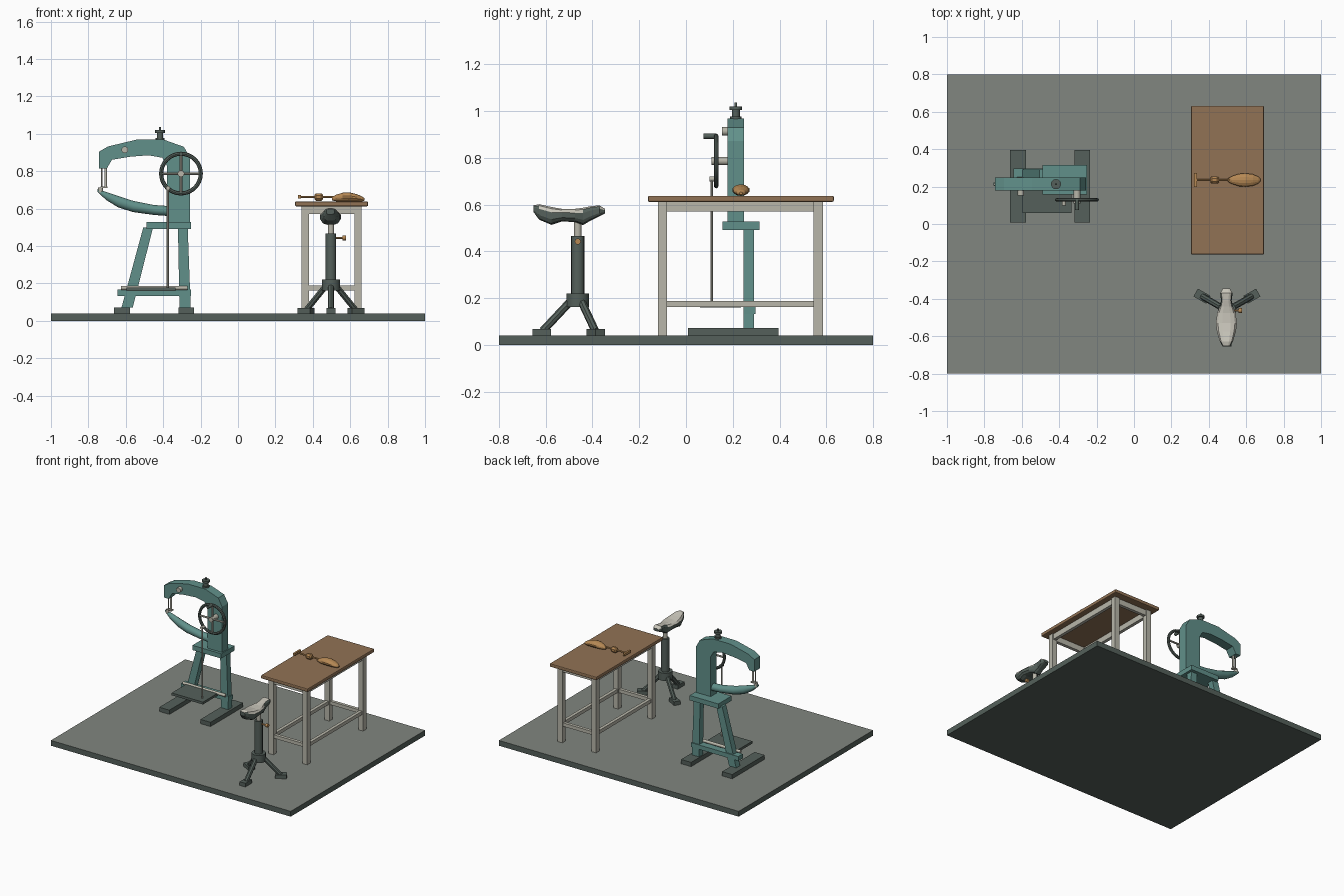
import bpy, bmesh, math
from mathutils import Vector

cube = bpy.data.objects.get("Cube")
if cube:
    bpy.data.objects.remove(cube, do_unlink=True)


def material(name, r, g, b):
    m = bpy.data.materials.new(name)
    m.use_nodes = True
    m.diffuse_color = (r, g, b, 1)
    m.node_tree.nodes["Principled BSDF"].inputs["Base Color"].default_value = (r, g, b, 1)
    return m


TEAL = material("teal_paint", .12, .28, .255)
IRON = material("dark_iron", .09, .118, .104)
FLOOR = material("floor_grey", .22, .24, .215)
WOOD = material("table_wood", .285, .17, .09)
LIGHT = material("pale_metal", .48, .47, .40)
CREAM = material("seat_cream", .58, .56, .49)
AMBER = material("amber_wood", .47, .25, .09)
smooth = []


def finish(name, bm, mat, soft=False):
    bmesh.ops.recalc_face_normals(bm, faces=bm.faces)
    me = bpy.data.meshes.new(name)
    bm.to_mesh(me)
    bm.free()
    me.materials.append(mat)
    ob = bpy.data.objects.new(name, me)
    bpy.context.collection.objects.link(ob)
    if soft:
        smooth.append(ob)
    return ob


def box(name, x, y, z, mat, bevel=0):
    bm = bmesh.new()
    bmesh.ops.create_cube(bm, size=1)
    for v in bm.verts:
        v.co = [r[0] if c < 0 else r[1] for r, c in zip((x, y, z), v.co)]
    ob = finish(name, bm, mat)
    if bevel:
        mod = ob.modifiers.new("Bevel", 'BEVEL')
        mod.width, mod.segments = bevel, 2
    return ob


def rod(name, a, b, r, mat, r2=None, sides=16):
    a, b = Vector(a), Vector(b)
    d = b - a
    bm = bmesh.new()
    bmesh.ops.create_cone(bm, cap_ends=True, segments=sides, radius1=r,
                          radius2=r if r2 is None else r2, depth=d.length)
    bm.transform(d.to_track_quat('Z', 'Y').to_matrix().to_4x4())
    bmesh.ops.translate(bm, verts=bm.verts, vec=(a + b) / 2)
    return finish(name, bm, mat, sides > 8)


def prism(name, outline, y0, y1, mat):
    """Extrude an (x, z) outline along y."""
    bm = bmesh.new()
    face = bm.faces.new([bm.verts.new((x, y0, z)) for x, z in outline])
    out = bmesh.ops.extrude_face_region(bm, geom=[face])
    verts = [g for g in out["geom"] if isinstance(g, bmesh.types.BMVert)]
    bmesh.ops.translate(bm, verts=verts, vec=(0, y1 - y0, 0))
    return finish(name, bm, mat)


def loft(name, sections, centre, mat, along_y=False, sides=12, power=1, soft=False):
    """Join rounded sections (position, half width, bottom, top)."""
    bm = bmesh.new()
    rings = []
    for t, w, lo, hi in sections:
        ring = []
        for i in range(sides):
            a = 2 * math.pi * (i + .5) / sides
            c, s = (math.copysign(abs(f) ** power, f) for f in (math.cos(a), math.sin(a)))
            u, z = centre + w * c, (lo + hi) / 2 + (hi - lo) / 2 * s
            ring.append(bm.verts.new((u, t, z) if along_y else (t, u, z)))
        rings.append(ring)
    for p, q in zip(rings, rings[1:]):
        for i in range(sides):
            j = (i + 1) % sides
            bm.faces.new((p[i], p[j], q[j], q[i]))
    bm.faces.new(rings[0])
    bm.faces.new(rings[-1])
    return finish(name, bm, mat, soft)


# Floor slab with a lighter upper face
slab = box("floor_slab", (-1, 1), (-.8, .8), (0, .04), IRON)
slab.data.materials.append(FLOOR)
for p in slab.data.polygons:
    p.material_index = int(p.normal.z > .5)

# Machine stand
for side, x0, x1, foot in (("right", -.593, -.48, -.62), ("left", -.283, -.295, -.277)):
    box(side + "_stand_foot", (foot - .042, foot + .042), (.008, .395), (.04, .072), IRON)
    prism(side + "_stand_leg", [(x0 - .03, .07), (x0 + .03, .07), (x1 + .026, .5), (x1 - .026, .5)],
          .245, .291, TEAL)
box("stand_crossbar", (-.645, -.25), (.245, .298), (.133, .166), TEAL)
box("stand_plate", (-.49, -.25), (.157, .315), (.492, .528), TEAL)

# Treadle and drive rod
box("treadle", (-.595, -.335), (.06, .235), (.16, .178), IRON)
rod("treadle_pivot", (-.625, .24, .176), (-.27, .24, .176), .011, LIGHT)
rod("drive_rod", (-.375, .11, .17), (-.375, .11, .71), .006, LIGHT, sides=8)
rod("drive_rod_pin", (-.375, .1, .71), (-.375, .13, .71), .011, LIGHT)

# C-shaped machine frame
prism("machine_frame", [
    (-.257, .525), (-.257, .872), (-.289, .93), (-.396, .968), (-.545, .968), (-.695, .932),
    (-.743, .904), (-.743, .813), (-.702, .813), (-.674, .861), (-.578, .877), (-.48, .885),
    (-.405, .872), (-.38, .83), (-.38, .525)], .178, .248, TEAL)
loft("horn_arm", [(-.752, .008, .69, .705), (-.705, .019, .645, .69), (-.64, .026, .605, .668),
                  (-.56, .03, .58, .642), (-.45, .031, .565, .62), (-.31, .03, .555, .61)],
     .213, TEAL, soft=True)
rod("horn_tip", (-.735, .213, .685), (-.735, .213, .712), .013, LIGHT)

# Needle and presser
rod("needle_bar", (-.708, .213, .715), (-.708, .213, .82), .007, LIGHT)
rod("presser_bar", (-.728, .213, .705), (-.728, .213, .82), .004, LIGHT, sides=8)
box("presser_foot", (-.735, -.697), (.2, .226), (.71, .718), LIGHT)
rod("arm_screw", (-.605, .153, .914), (-.605, .185, .914), .018, LIGHT)

# Thread spool on the arm
for part, z0, z1, r in (("base", .962, .978, .024), ("body", .976, 1.01, .017),
                        ("rim", 1.005, 1.02, .027), ("pin", 1.018, 1.037, .006)):
    rod("spool_" + part, (-.417, .213, z0), (-.417, .213, z1), r, IRON)

# Hand wheel
WX, WY, WZ, R = -.305, .129, .787, .106
bm = bmesh.new()
N, M = 32, 8
grid = []
for i in range(N):
    a = 2 * math.pi * i / N
    row = []
    for j in range(M):
        b = 2 * math.pi * j / M
        q = R + .011 * math.cos(b)
        row.append(bm.verts.new((WX + q * math.cos(a), WY + .01 * math.sin(b), WZ + q * math.sin(a))))
    grid.append(row)
for i in range(N):
    for j in range(M):
        k, l = (i + 1) % N, (j + 1) % M
        bm.faces.new((grid[i][j], grid[k][j], grid[k][l], grid[i][l]))
finish("wheel_rim", bm, IRON, True)
rod("wheel_spoke_upright", (WX, WY, WZ - R), (WX, WY, WZ + R), .007, LIGHT, sides=8)
rod("wheel_spoke_level", (WX - R, WY, WZ), (WX + R, WY, WZ), .007, LIGHT, sides=8)
rod("wheel_axle", (WX, .11, WZ), (WX, .19, WZ), .018, LIGHT)
rod("wheel_handle", (WX, .075, WZ + R), (WX, .13, WZ + R), .011, IRON)

# Work table
box("table_top", (.305, .695), (-.163, .632), (.612, .638), WOOD, .006)
for i, x in enumerate((.34, .622)):
    for j, y in enumerate((-.12, .546)):
        box(("right", "left")[i] + ("_front", "_back")[j] + "_table_leg",
            (x, x + .039), (y, y + .039), (.04, .613), LIGHT)
for name, z in (("apron", (.57, .613)), ("stretcher", (.162, .188))):
    for side, x in (("right", .36), ("left", .641)):
        box(side + "_table_" + name, (x - .012, x + .012), (-.085, .55), z, LIGHT)
    for side, y in (("front", -.1), ("back", .565)):
        box(side + "_table_" + name, (.375, .625), (y - .012, y + .012), z, LIGHT)

# Hand tool lying on the table
TY = .235
loft("tool_grip", [(.503, .01, .643, .662), (.525, .022, .639, .674), (.56, .034, .638, .685),
                   (.595, .037, .638, .687), (.635, .032, .638, .677), (.665, .019, .639, .664),
                   (.677, .007, .643, .654)], TY, AMBER, sides=14)
rod("tool_shaft", (.33, TY, .662), (.515, TY, .662), .006, AMBER, sides=8)
loft("tool_collar", [(.408, .013, .648, .675), (.418, .021, .64, .683),
                     (.445, .021, .64, .683), (.455, .013, .648, .675)], TY, AMBER, sides=8)
box("tool_crosspiece", (.322, .336), (TY - .037, TY + .037), (.654, .672), AMBER)

# Stool
SX, SY = .497, -.463
seat = loft("stool_seat", [
    (-.652, .022, .568, .598), (-.628, .036, .535, .603), (-.575, .052, .513, .591),
    (-.53, .058, .528, .583), (-.475, .05, .525, .583), (-.44, .036, .512, .588),
    (-.41, .029, .53, .594), (-.37, .034, .55, .598), (-.346, .02, .562, .582)],
    .494, IRON, along_y=True, power=.7)
seat.data.materials.append(CREAM)
for p in seat.data.polygons:
    p.material_index = int(p.normal.z > .5)
rod("stool_post", (SX, SY, .44), (SX, SY, .54), .016, LIGHT)
rod("stool_tube", (SX, SY, .2), (SX, SY, .466), .028, IRON)
rod("stool_hub", (SX, SY, .162), (SX, SY, .22), .049, IRON)
rod("stool_clamp_stem", (SX + .02, SY, .443), (SX + .066, SY, .443), .006, AMBER, sides=8)
rod("stool_clamp_knob", (SX + .062, SY, .443), (SX + .08, SY, .443), .013, AMBER)
for i, deg in enumerate((30, 150, 270)):
    a = math.radians(deg)
    c, s = math.cos(a), math.sin(a)
    rod(f"stool_leg_{i + 1}", (SX + .03 * c, SY + .03 * s, .188),
        (SX + .15 * c, SY + .15 * s, .06), .017, IRON, sides=8)
    foot = box(f"stool_foot_{i + 1}", (.115, .193), (-.024, .024), (.04, .068), IRON)
    foot.rotation_euler.z = a
    foot.location = (SX, SY, 0)

# Smooth the round parts
bpy.ops.object.select_all(action='DESELECT')
for ob in smooth:
    ob.select_set(True)
bpy.context.view_layer.objects.active = smooth[0]
bpy.ops.object.shade_smooth_by_angle(angle=math.radians(40))
